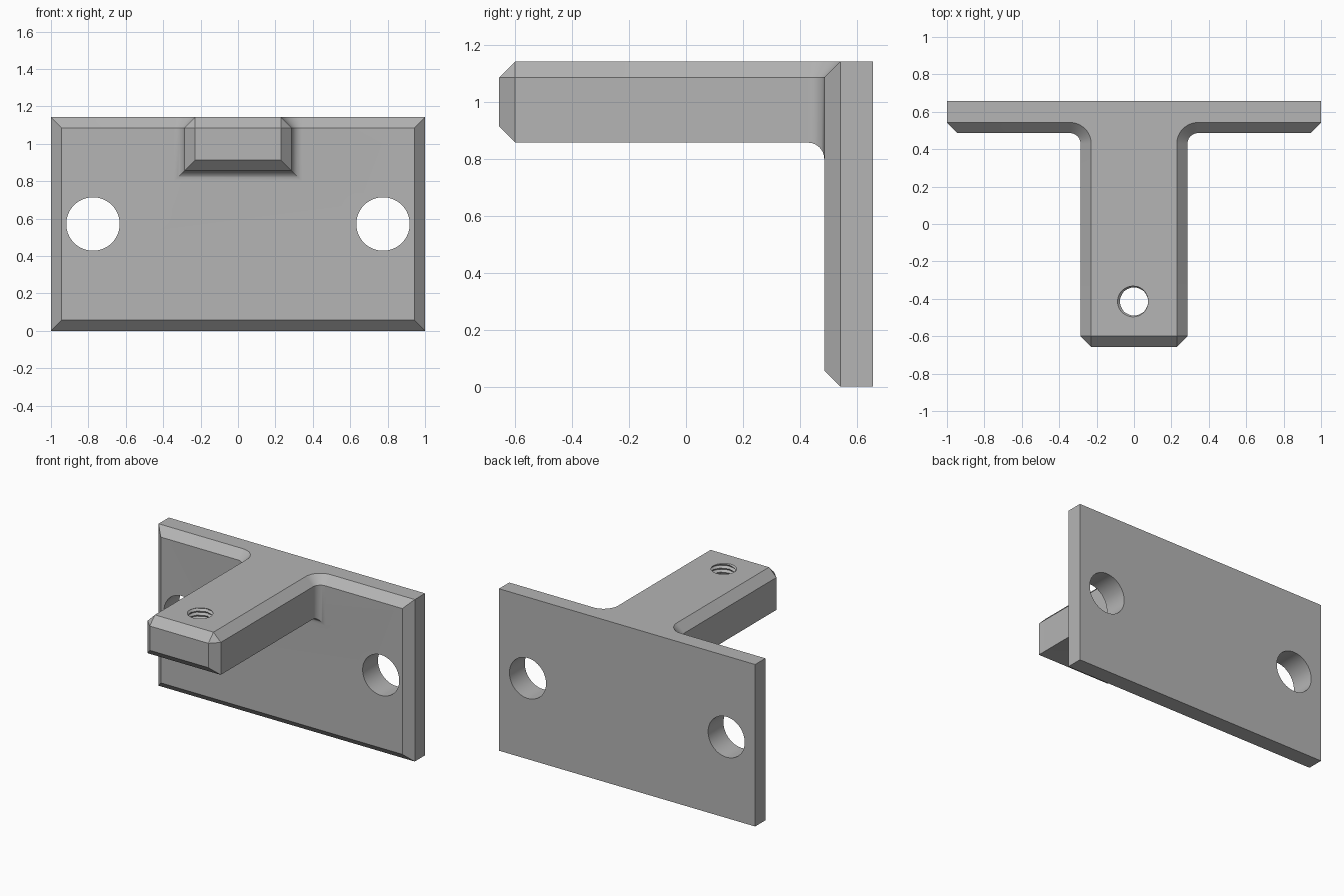
import bpy, bmesh
from math import sin, cos, pi, radians

if "Cube" in bpy.data.objects:
    bpy.data.objects.remove(bpy.data.objects["Cube"], do_unlink=True)

U = 2 / 35  # design unit: the plate is 35 units wide

grey = bpy.data.materials.new("grey metal")
grey.use_nodes = True
colour = (0.46, 0.46, 0.46, 1)
grey.diffuse_color = colour
grey.node_tree.nodes["Principled BSDF"].inputs["Base Color"].default_value = colour


def loft(name, rings):
    """Closed solid through a list of rings with equal point counts."""
    bm = bmesh.new()
    loops = [[bm.verts.new([c * U for c in p]) for p in ring] for ring in rings]
    n = len(loops[0])
    for a, b in zip(loops, loops[1:]):
        for i in range(n):
            j = (i + 1) % n
            bm.faces.new((a[i], a[j], b[j], b[i]))
    bm.faces.new(loops[0])
    bm.faces.new(loops[-1])
    bmesh.ops.remove_doubles(bm, verts=bm.verts, dist=1e-5)
    bmesh.ops.recalc_face_normals(bm, faces=bm.faces)
    mesh = bpy.data.meshes.new(name)
    bm.to_mesh(mesh)
    bm.free()
    mesh.materials.append(grey)
    ob = bpy.data.objects.new(name, mesh)
    bpy.context.collection.objects.link(ob)
    return ob


def combine(target, tool, operation):
    mod = target.modifiers.new(operation, 'BOOLEAN')
    mod.object, mod.operation, mod.solver = tool, operation, 'EXACT'
    bpy.context.view_layer.objects.active = target
    bpy.ops.object.modifier_apply(modifier=mod.name)
    bpy.data.objects.remove(tool, do_unlink=True)


def rectangle(y, inset):
    x, lo, hi = 17.5 - inset, inset, 20 - inset
    return [(-x, y, lo), (x, y, lo), (x, y, hi), (-x, y, hi)]


def section(y, wall, bottom, top_x, top_y, top=20):
    """Arm cross-section: straight walls with chamfered upper edges."""
    right = [(wall, y, bottom), (wall, y, 19), (top_x, top_y, top)]
    return right + [(-x, py, z) for x, py, z in reversed(right)]


# Wall plate with chamfered front edges
bracket = loft("mounting_bracket",
               [rectangle(11.5, 0), rectangle(9.5, 0), rectangle(8.5, 1)])

# Arm with chamfered nose, flaring into the plate through a round fillet
rings = [section(-11.5, 4, 16, 4, -11.5, 19), section(-10.5, 5, 15, 4, -10.5)]
STEPS = 12
for k in range(STEPS + 1):
    t = pi / 2 * k / STEPS
    rings.append(section(7.5 + sin(t), 6 - cos(t), 14 + cos(t),
                         6 - 2 * cos(t), 7.5 + 2 * sin(t)))
rings.append(section(10.5, 6, 14, 6, 10.5))
combine(bracket, loft("arm", rings), 'UNION')

# Screw holes through the plate
for side in (-1, 1):
    hole = [[(side * 13.57 + 2.5 * cos(2 * pi * i / 64), y, 10 + 2.5 * sin(2 * pi * i / 64))
             for i in range(64)] for y in (7, 13)]
    combine(bracket, loft("screw_hole", hole), 'DIFFERENCE')

# Threaded hole through the arm: radius follows a helical triangle wave
SIDES, PITCH, ROWS = 40, 0.5, 8


def thread_ring(z):
    ring = []
    for i in range(SIDES):
        phase = (z / PITCH - i / SIDES) % 1
        r = 1.3 + 0.27 * (1 - abs(2 * phase - 1))
        a = 2 * pi * i / SIDES
        ring.append((r * cos(a), -7.25 + r * sin(a), z))
    return ring


thread = [thread_ring(14.53 + k * PITCH / ROWS) for k in range(12 * ROWS)]
combine(bracket, loft("thread", thread), 'DIFFERENCE')

# Smooth the holes and fillets, keep the chamfers crisp
bpy.ops.object.select_all(action='DESELECT')
bracket.select_set(True)
bpy.context.view_layer.objects.active = bracket
bpy.ops.object.shade_smooth_by_angle(angle=radians(30))
